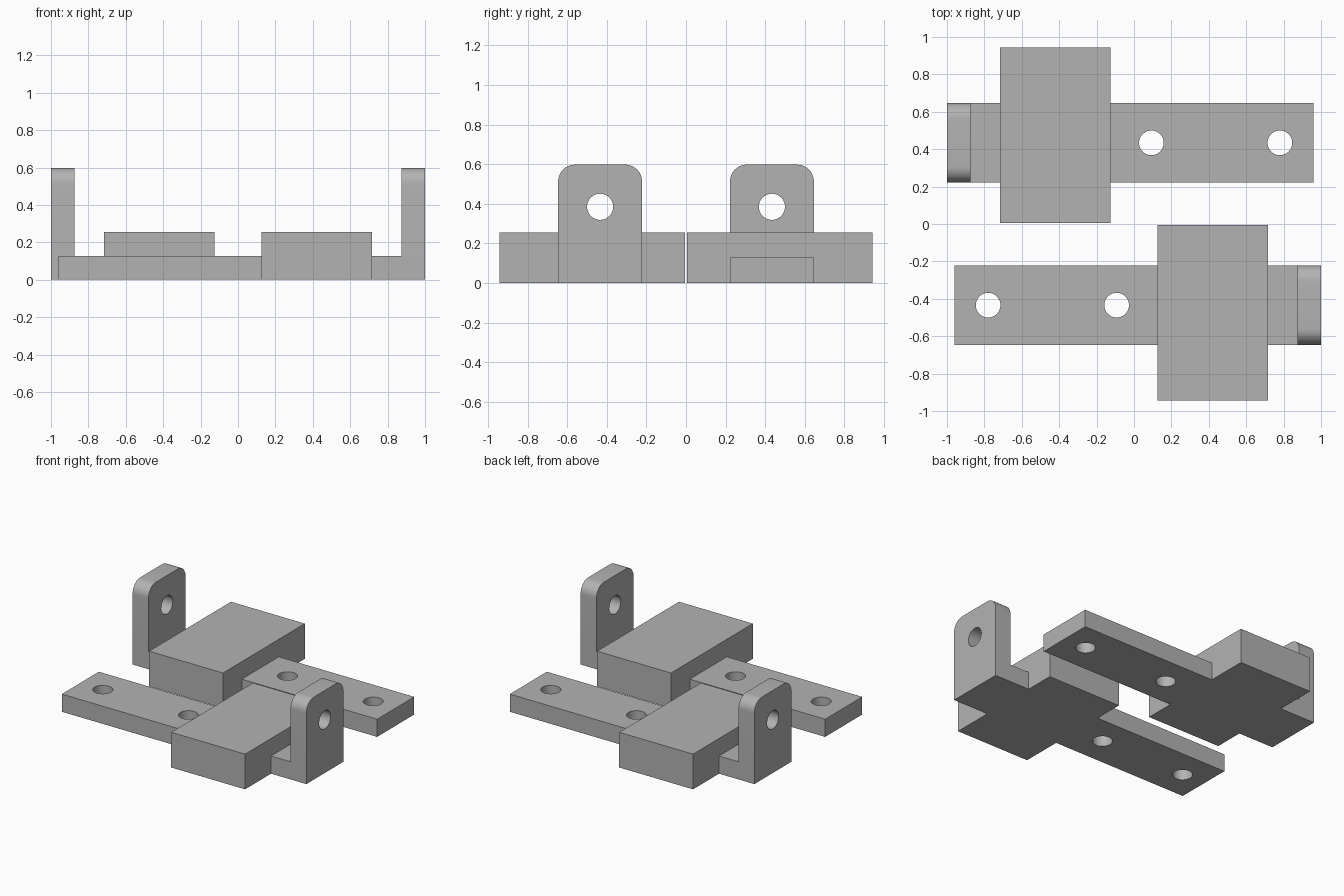
import bpy, bmesh, math
from mathutils import Matrix, Vector

if "Cube" in bpy.data.objects:
    bpy.data.objects.remove(bpy.data.objects["Cube"])

grey = bpy.data.materials.new("plain grey")
grey.diffuse_color = (0.45, 0.45, 0.45, 1)
grey.use_nodes = True
grey.node_tree.nodes["Principled BSDF"].inputs["Base Color"].default_value = grey.diffuse_color


def make_object(name, bm):
    mesh = bpy.data.meshes.new(name)
    bm.to_mesh(mesh)
    bm.free()
    mesh.materials.append(grey)
    obj = bpy.data.objects.new(name, mesh)
    bpy.context.collection.objects.link(obj)
    return obj


def box(name, lo, hi, corner=0):
    """Box between two corners; optionally round its two upper x-running edges."""
    lo, hi = Vector(lo), Vector(hi)
    bm = bmesh.new()
    bmesh.ops.create_cube(bm, size=1, matrix=Matrix.Translation((lo + hi) / 2)
                          @ Matrix.Diagonal((*(hi - lo), 1)))
    if corner:
        edges = [e for e in bm.edges
                 if all(v.co.z > hi.z - 1e-4 for v in e.verts)
                 and abs(e.verts[0].co.y - e.verts[1].co.y) < 1e-4]
        bmesh.ops.bevel(bm, geom=edges, offset=corner, segments=10,
                        profile=0.5, affect='EDGES')
    return make_object(name, bm)


def drill(name, centre, axis):
    """Cylinder used to cut a bolt hole."""
    rot = Matrix.Rotation(math.pi / 2, 4, 'Y') if axis == 'X' else Matrix()
    bm = bmesh.new()
    bmesh.ops.create_cone(bm, cap_ends=True, segments=48, radius1=0.066,
                          radius2=0.066, depth=0.4,
                          matrix=Matrix.Translation(centre) @ rot)
    return make_object(name, bm)


def combine(target, other, operation):
    mod = target.modifiers.new(operation, 'BOOLEAN')
    mod.operation, mod.solver, mod.object = operation, 'EXACT', other
    bpy.context.view_layer.objects.active = target
    bpy.ops.object.modifier_apply(modifier=mod.name)
    bpy.data.objects.remove(other)


Y0, Y1 = -0.646, -0.222
YC = (Y0 + Y1) / 2

# Long mounting strip, wide block and upright rounded tab
bracket = box("front_bracket", (-0.96, Y0, 0), (1, Y1, 0.128))
combine(bracket, box("block", (0.125, -0.943, 0), (0.717, -0.006, 0.255)), 'UNION')
combine(bracket, box("tab", (0.873, Y0, 0), (1, Y1, 0.598), corner=0.085), 'UNION')

# Two holes through the strip, one through the tab
for x in (-0.78, -0.093):
    combine(bracket, drill("strip_hole", (x, YC, 0.06), 'Z'), 'DIFFERENCE')
combine(bracket, drill("tab_hole", (0.937, YC, 0.385), 'X'), 'DIFFERENCE')

bpy.ops.object.select_all(action='DESELECT')
bracket.select_set(True)
bpy.context.view_layer.objects.active = bracket
bpy.ops.object.shade_smooth_by_angle(angle=math.radians(30))

# Matching bracket turned half a revolution
back = bracket.copy()
back.data = bracket.data.copy()
back.name = "back_bracket"
back.rotation_euler.z = math.pi
bpy.context.collection.objects.link(back)
